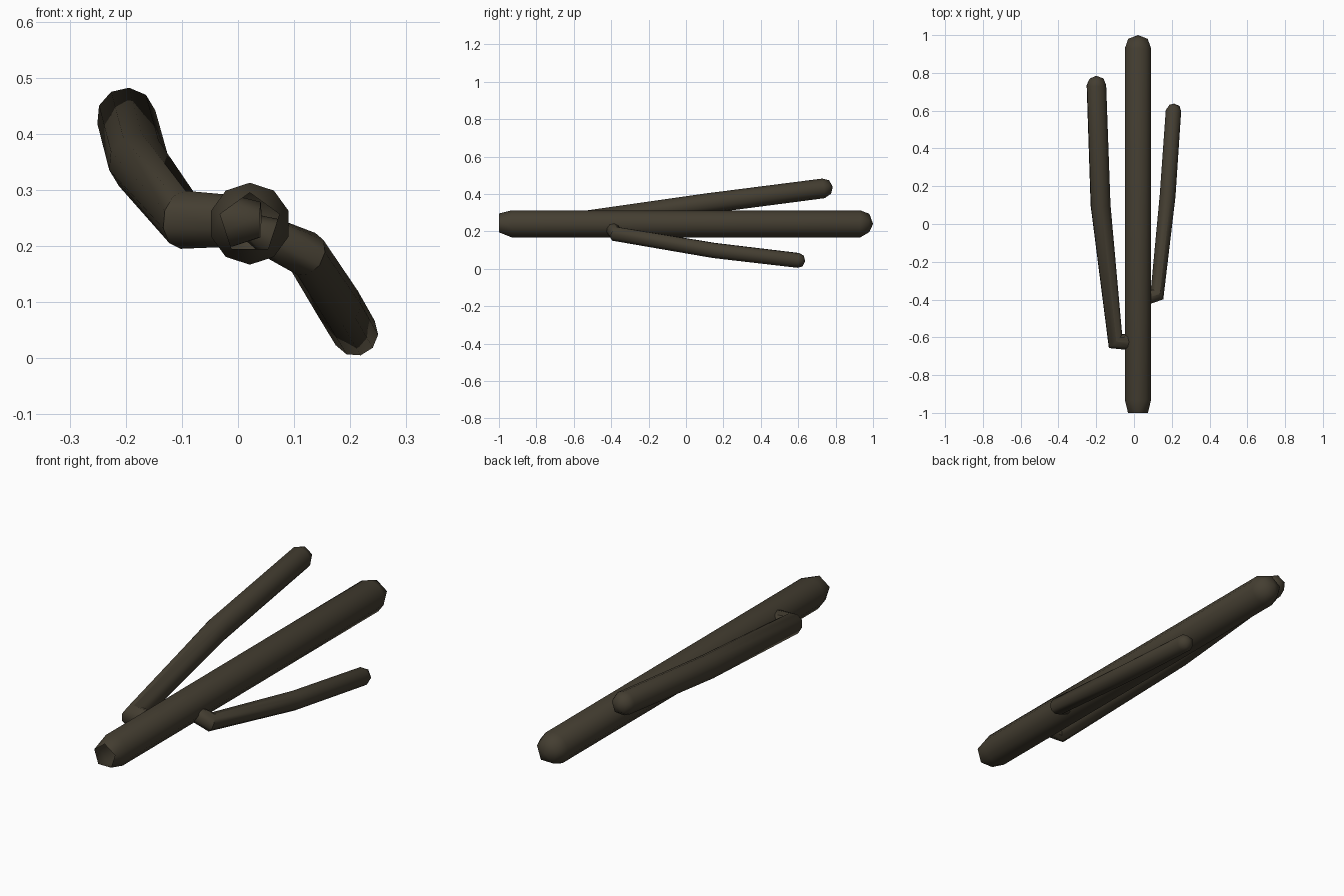
import bpy, bmesh, math
from mathutils import Vector

if "Cube" in bpy.data.objects:
    bpy.data.objects.remove(bpy.data.objects["Cube"])

bark = bpy.data.materials.new("dark bark brown")
bark.diffuse_color = (0.058, 0.048, 0.031, 1)
bark.use_nodes = True
bark.node_tree.nodes["Principled BSDF"].inputs["Base Color"].default_value = bark.diffuse_color


def limb(name, path, radii, tip):
    """Ten-sided limb along path, open at the base, faceted cap at the end."""
    pts = [Vector(p) for p in path]
    dirs = [(b - a).normalized() for a, b in zip(pts, pts[1:])]
    bm = bmesh.new()

    def ring(c, d, r, n, up):
        u = (up - d * up.dot(d)).normalized()
        v = d.cross(u)
        return [bm.verts.new(c + r * (u * math.cos(2 * math.pi * k / n) +
                                      v * math.sin(2 * math.pi * k / n)))
                for k in range(n)]

    def taper(five, ten):
        for i in range(5):
            p, q = five[i], five[(i + 1) % 5]
            a, b, c = ten[2 * i], ten[2 * i + 1], ten[(2 * i + 2) % 10]
            for f in ((p, a, b), (p, b, q), (q, b, c)):
                bm.faces.new(f)

    up = Vector((0, 0, 1))
    rings = []
    for i, (c, r) in enumerate(zip(pts, radii)):
        d = (dirs[max(i - 1, 0)] + dirs[min(i, len(dirs) - 1)]).normalized()
        up = (up - d * up.dot(d)).normalized()
        rings.append(ring(c, d, r, 10, up))
        if i == 0:      # open five-sided base
            taper(ring(c - d * tip, d, r * 0.76, 5, up), rings[0])
    for a, b in zip(rings, rings[1:]):
        for k in range(10):
            bm.faces.new((a[k], a[(k + 1) % 10], b[(k + 1) % 10], b[k]))
    # pointed cap
    d = dirs[-1]
    five = ring(pts[-1] + d * tip * 0.72, d, radii[-1] * 0.74, 5, up)
    taper(five, rings[-1])
    apex = bm.verts.new(pts[-1] + d * tip)
    for i in range(5):
        bm.faces.new((five[i], five[(i + 1) % 5], apex))
    bmesh.ops.recalc_face_normals(bm, faces=bm.faces[:])
    me = bpy.data.meshes.new(name)
    bm.to_mesh(me)
    bm.free()
    me.materials.append(bark)
    ob = bpy.data.objects.new(name, me)
    bpy.context.collection.objects.link(ob)
    bpy.ops.object.select_all(action='DESELECT')
    ob.select_set(True)
    bpy.context.view_layer.objects.active = ob
    bpy.ops.object.shade_smooth_by_angle(angle=math.radians(38))


# main straight stick
limb("main_stick", [(0.021, -0.93, 0.24), (0.021, 0.93, 0.24)],
     [0.073, 0.073], 0.07)
# upper left twig
limb("left_twig", [(-0.01, -0.625, 0.245), (-0.098, -0.62, 0.247),
                   (-0.177, 0.1, 0.348), (-0.199, 0.735, 0.43)],
     [0.046, 0.052, 0.054, 0.053], 0.05)
# lower right twig
limb("right_twig", [(0.06, -0.395, 0.215), (0.122, -0.375, 0.186),
                    (0.178, 0.15, 0.098), (0.209, 0.6, 0.045)],
     [0.036, 0.041, 0.042, 0.041], 0.038)
